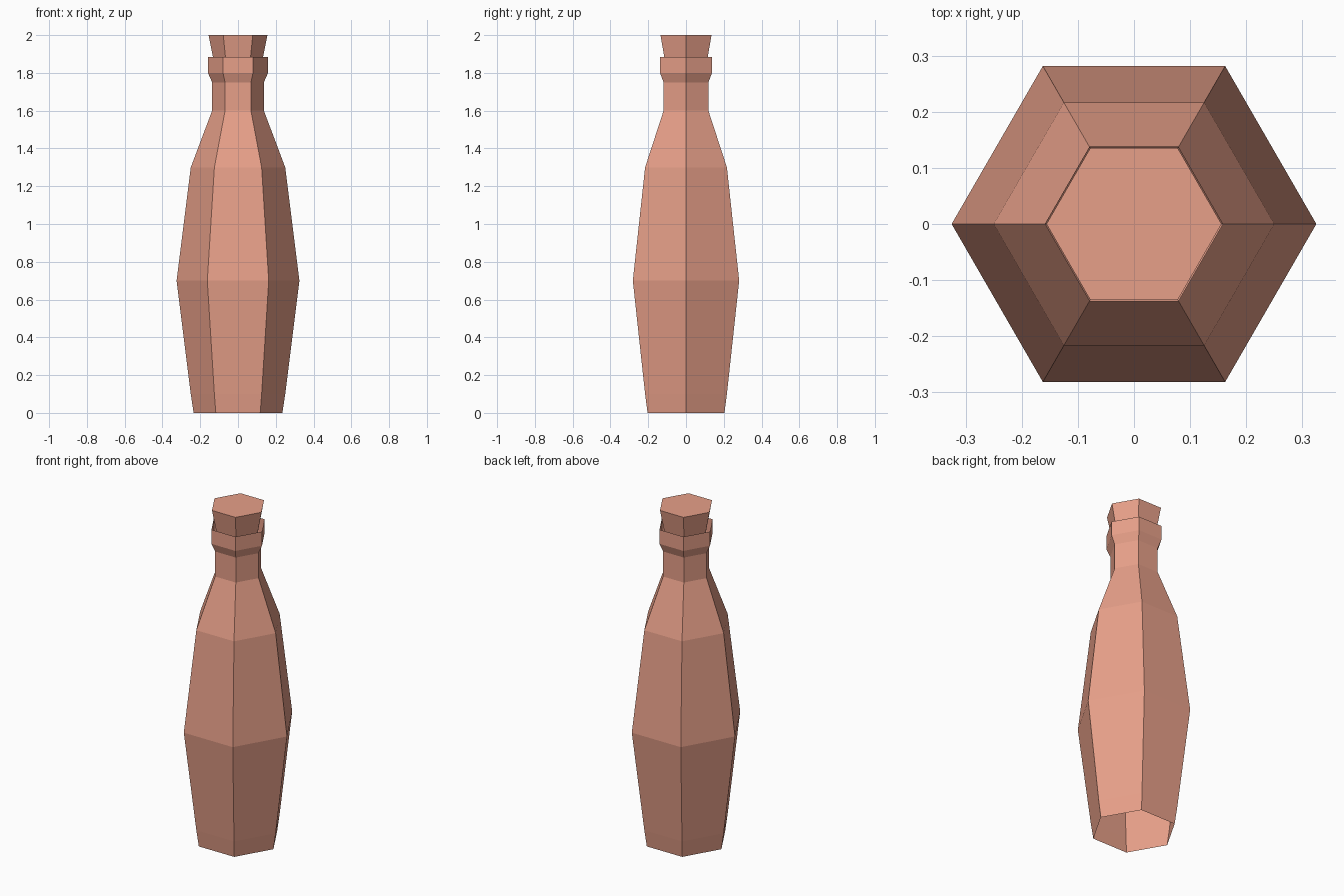
import bpy, bmesh
from math import cos, sin, pi

if "Cube" in bpy.data.objects:
    bpy.data.objects.remove(bpy.data.objects["Cube"])

SIDES = 6

clay = bpy.data.materials.new("terracotta")
clay.diffuse_color = (0.8, 0.35, 0.25, 1)
clay.use_nodes = True
clay.node_tree.nodes["Principled BSDF"].inputs["Base Color"].default_value = clay.diffuse_color


def lathe(name, profile, cap_bottom=False, cap_top=False):
    """Six-sided shell from (radius, height) pairs, with optional end caps."""
    bm = bmesh.new()
    rings = [[bm.verts.new((r * cos(2 * pi * i / SIDES), r * sin(2 * pi * i / SIDES), z))
              for i in range(SIDES)] for r, z in profile]
    for low, high in zip(rings, rings[1:]):
        for i in range(SIDES):
            j = (i + 1) % SIDES
            bm.faces.new((low[i], low[j], high[j], high[i]))
    if cap_bottom:
        bm.faces.new(rings[0][::-1])
    if cap_top:
        bm.faces.new(rings[-1])
    mesh = bpy.data.meshes.new(name)
    bm.to_mesh(mesh)
    bm.free()
    mesh.materials.append(clay)
    obj = bpy.data.objects.new(name, mesh)
    bpy.context.collection.objects.link(obj)
    return obj


# Bottle shell: body, shoulder, neck and collar, open at both ends
lathe("bottle", [(0.235, 0), (0.25, 0.1), (0.325, 0.7), (0.25, 1.3),
                 (0.137, 1.6), (0.137, 1.75), (0.159, 1.8), (0.159, 1.885)])

# Tapered stopper standing in the collar
lathe("stopper", [(0.108, 1.76), (0.156, 2.0)], cap_bottom=True, cap_top=True)
